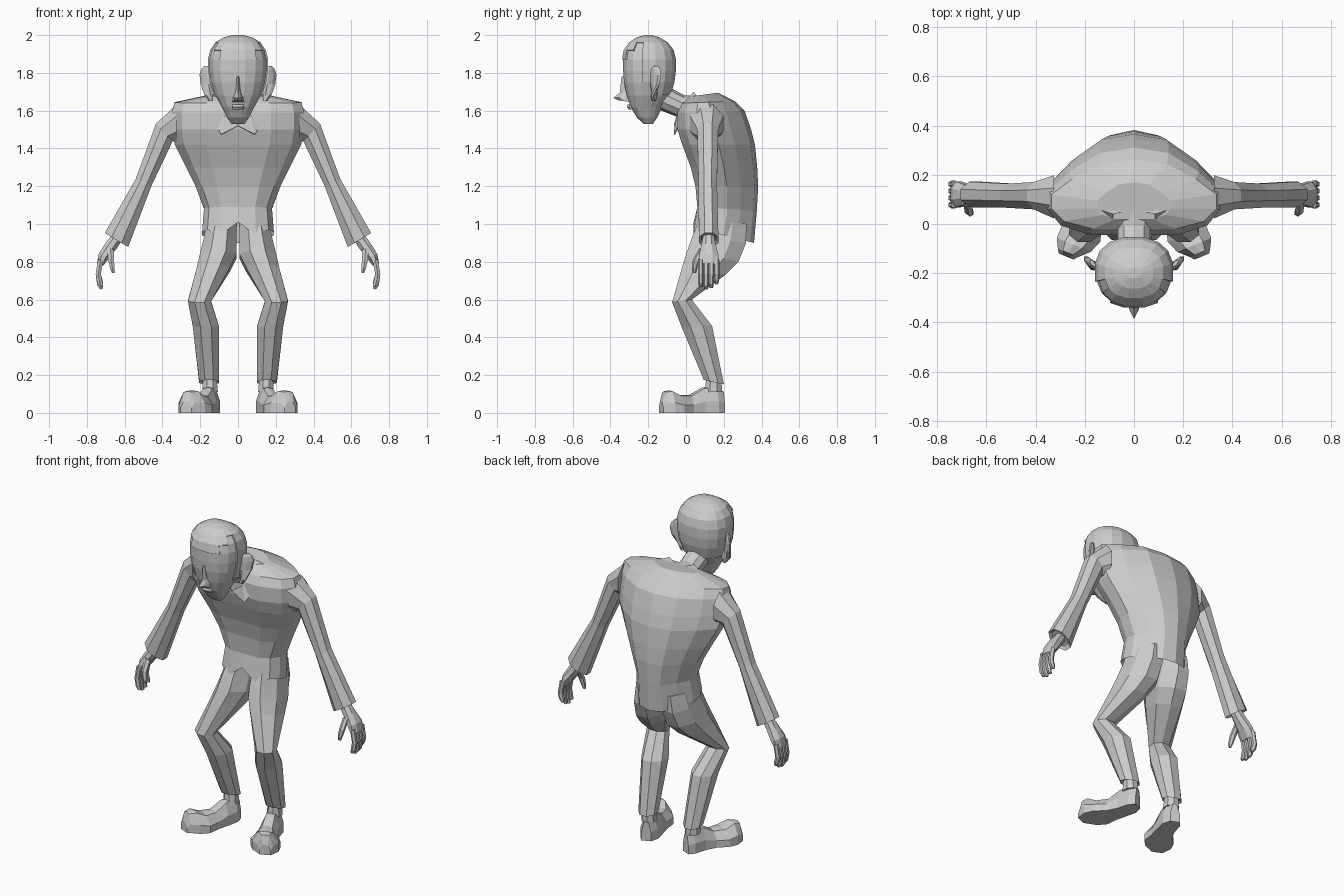
import bpy, bmesh, math
from mathutils import Vector as V


def finish(name, bm, mirror=False, thick=0):
    bmesh.ops.recalc_face_normals(bm, faces=bm.faces)
    me = bpy.data.meshes.new(name)
    bm.to_mesh(me)
    bm.free()
    ob = bpy.data.objects.new(name, me)
    bpy.context.collection.objects.link(ob)
    if thick:
        s = ob.modifiers.new("thickness", 'SOLIDIFY')
        s.thickness = thick
    if mirror:
        ob.modifiers.new("mirror", 'MIRROR')
    return ob


def poly(n, turn=0.5):
    return [(math.cos((i + turn) * math.tau / n), math.sin((i + turn) * math.tau / n)) for i in range(n)]


def mesh_loft(rings, shape, caps=(True, True), tweak=None):
    """rings: (centre, half axis u, half axis v)"""
    bm = bmesh.new()
    loops = []
    for k, (c, u, v) in enumerate(rings):
        pts = [V(c) + V(u) * a + V(v) * b for a, b in shape]
        if tweak:
            tweak(k, pts)
        loops.append([bm.verts.new(p) for p in pts])
    n = len(shape)
    for p, q in zip(loops, loops[1:]):
        for i in range(n):
            j = (i + 1) % n
            bm.faces.new((p[i], p[j], q[j], q[i]))
    if caps[0]:
        bm.faces.new(loops[0])
    if caps[1]:
        bm.faces.new(loops[-1])
    return bm


def loft(name, rings, shape, mirror=False, **kw):
    return finish(name, mesh_loft(rings, shape, **kw), mirror)


def level(x0, x1, yf, zf, yb, zb):
    """ring from side limits and front / back points"""
    return (((x0 + x1) / 2, (yf + yb) / 2, (zf + zb) / 2),
            ((x1 - x0) / 2, 0, 0), (0, (yb - yf) / 2, (zb - zf) / 2))


# Jacket torso, hunched, with pointed front hem
half = [(.5, -1), (.85, -.78), (1, -.42), (1, .0), (.75, .45), (.4, .88)]
torso_shape = [(0, -1)] + half + [(0, 1)] + [(-a, b) for a, b in reversed(half)]


def hem(k, pts):
    if k == 0:
        pts[0].z += .03
        for i in (1, -1):
            pts[i].z -= .04


T = [(.98, .04, .90, .36, .19), (1.09, .06, 1.07, .375, .18), (1.2, .05, 1.2, .382, .225),
     (1.3, .025, 1.3, .377, .275), (1.42, -.02, 1.42, .365, .335), (1.5, -.045, 1.5, .345, .35),
     (1.59, -.045, 1.6, .31, .35), (1.64, -.02, 1.65, .26, .335), (1.675, .02, 1.695, .17, .15)]
loft("jacket", [level(-w, w, yf, zf, yb, zb) for zf, yf, zb, yb, w in T],
     torso_shape, caps=(False, True), tweak=hem)

# Sleeves with flared cuffs
loft("sleeve", [((.325, .11, 1.53), (0, 0, .11), (0, .095, 0)),
                ((.39, .115, 1.485), (.048, 0, .05), (0, .06, 0)),
                ((.5, .115, 1.22), (.045, 0, .02), (0, .053, 0)),
                ((.643, .12, .915), (.067, 0, -.0 + .04), (0, .056, 0)),
                ((.638, .12, .927), (.05, 0, .03), (0, .042, 0))], poly(8), True)

# Hands
loft("palm", [((.64, .12, .93), (.03, 0, .015), (0, .032, 0)),
              ((.675, .12, .88), (.032, 0, .015), (0, .042, 0)),
              ((.71, .12, .83), (.03, 0, .012), (0, .056, 0)),
              ((.73, .118, .785), (.018, 0, .006), (0, .055, 0))], poly(8), True)
for i in range(4):
    y, r = .078 + i * .028, .0155
    drop = (.0, -.012, -.005, .015)[i]
    loft("finger_%d" % (i + 1), [((.727, y, .81), (r, 0, .004), (0, r, 0)),
                                 ((.74, y, .735), (r, 0, 0), (0, r, 0)),
                                 ((.732, y, .69 + drop), (r, 0, -.004), (0, r * .9, 0)),
                                 ((.722, y, .668 + drop), (r * .6, 0, -.003), (0, r * .6, 0))], poly(6), True)
loft("thumb", [((.675, .09, .87), (.02, 0, .008), (0, .02, 0)),
               ((.672, .055, .81), (.018, 0, 0), (0, .019, 0)),
               ((.665, .045, .765), (.014, 0, 0), (0, .015, 0)),
               ((.66, .045, .74), (.008, 0, 0), (0, .008, 0))], poly(6), True)

# Trouser legs with bent knees
loft("trouser_leg", [level(0, .17, .06, 1.02, .33, 1.0),
                     level(0, .19, .02, .93, .33, .9),
                     level(0, .21, -.005, .86, .29, .80),
                     level(.035, .225, -.025, .79, .22, .73),
                     level(.138, .27, -.078, .585, .035, .60),
                     level(.095, .245, -.03, .455, .145, .46),
                     level(.095, .21, .09, .175, .205, .15),
                     level(.11, .195, .105, .18, .19, .165)], poly(8), True)

# Ankles
loft("ankle", [((.15, .148, .22), (.036, 0, 0), (0, .04, 0)),
               ((.148, .145, .11), (.045, 0, 0), (0, .05, 0))], poly(8), True)

# Shoes, splayed outward with bulbous toes
S = [(.135, .195, .028, .115), (.142, .155, .05, .14), (.16, .085, .052, .135), (.185, .02, .06, .095),
     (.215, -.04, .085, .095), (.245, -.085, .075, .12), (.268, -.117, .045, .115), (.276, -.132, .032, .06)]
loft("shoe", [((x, y, h / 2), (w * .92, w * .38, 0), (0, 0, h / 2)) for x, y, w, h in S],
     [(-1, -1), (1, -1), (1, -.1), (.5, .9), (0, 1), (-.5, .9), (-1, -.1)], True)

# Head
H = [(1.53, -.225, -.175, .035), (1.565, -.262, -.15, .06), (1.62, -.295, -.125, .088),
     (1.68, -.315, -.085, .122), (1.75, -.33, -.065, .145), (1.81, -.335, -.058, .153),
     (1.87, -.335, -.058, .154), (1.92, -.325, -.07, .142), (1.96, -.297, -.1, .115),
     (1.985, -.26, -.14, .075), (1.998, -.22, -.18, .03)]
head_shape = [(math.copysign(abs(a) ** .85, a), math.copysign(abs(b) ** .85, b)) for a, b in poly(16)]
head_rings = [level(-w, w, yf, z, yb, z) for z, yf, yb, w in H]
loft("head", head_rings, head_shape)

# Hair shell: back of the head, crown and forelock
bm = mesh_loft([(V(c) + V((0, 0, .002)), V(u) * 1.05, V(v) * 1.05) for c, u, v in head_rings[3:]], head_shape)
bare = []
for f in bm.faces:
    c = f.calc_center_median()
    if not ((c.y > -.2 and c.z > 1.7) or c.z > 1.95 or (c.z > 1.88 and abs(c.x) < .1)):
        bare.append(f)
bmesh.ops.delete(bm, geom=bare, context='FACES')
finish("hair", bm, thick=.01)

# Nose
loft("nose", [level(-.01, .01, -.342, 1.78, -.31, 1.78), level(-.017, .017, -.35, 1.695, -.3, 1.70),
              level(-.03, .03, -.385, 1.668, -.29, 1.67), level(-.034, .034, -.36, 1.655, -.29, 1.645)],
     [(0, -1), (.6, -.3), (1, 1), (-1, 1), (-.6, -.3)])

# Mouth
loft("lips", [level(-.03, .03, -.303, 1.605, -.27, 1.605), level(-.034, .034, -.315, 1.62, -.27, 1.62),
              level(-.03, .03, -.31, 1.632, -.27, 1.632)], poly(8))

# Ears, tilted and tapering to the lobe
loft("ear", [((.143, -.17, 1.65), (.012, 0, 0), (0, .012, 0)),
             ((.155, -.17, 1.68), (.024, -.01, 0), (0, .016, 0)),
             ((.168, -.165, 1.74), (.032, .018, 0), (0, .019, 0)),
             ((.175, -.16, 1.79), (.031, .022, 0), (0, .02, 0)),
             ((.172, -.16, 1.82), (.024, .018, 0), (0, .018, 0)),
             ((.168, -.16, 1.836), (.012, .008, 0), (0, .01, 0))], poly(8), True)

# Neck leaning forward
loft("neck", [((0, .07, 1.62), (.085, 0, 0), (0, .02, .06)),
              ((0, -.03, 1.625), (.068, 0, 0), (0, .025, .055)),
              ((0, -.15, 1.68), (.07, 0, 0), (0, .03, .06))], poly(10))

# Shirt collar with two pointed tips
inner = [(0, .06, 1.665), (.085, .04, 1.70), (.095, -.01, 1.64), (.07, -.05, 1.57), (0, -.065, 1.525)]
outer = [(0, .11, 1.685), (.145, .06, 1.675), (.15, -.005, 1.59), (.09, -.065, 1.475), (0, -.06, 1.52)]
bm = bmesh.new()
a = [bm.verts.new(p) for p in inner]
b = [bm.verts.new(p) for p in outer]
for i in range(4):
    bm.faces.new((a[i], b[i], b[i + 1], a[i + 1]))
finish("collar", bm, True, .008)
